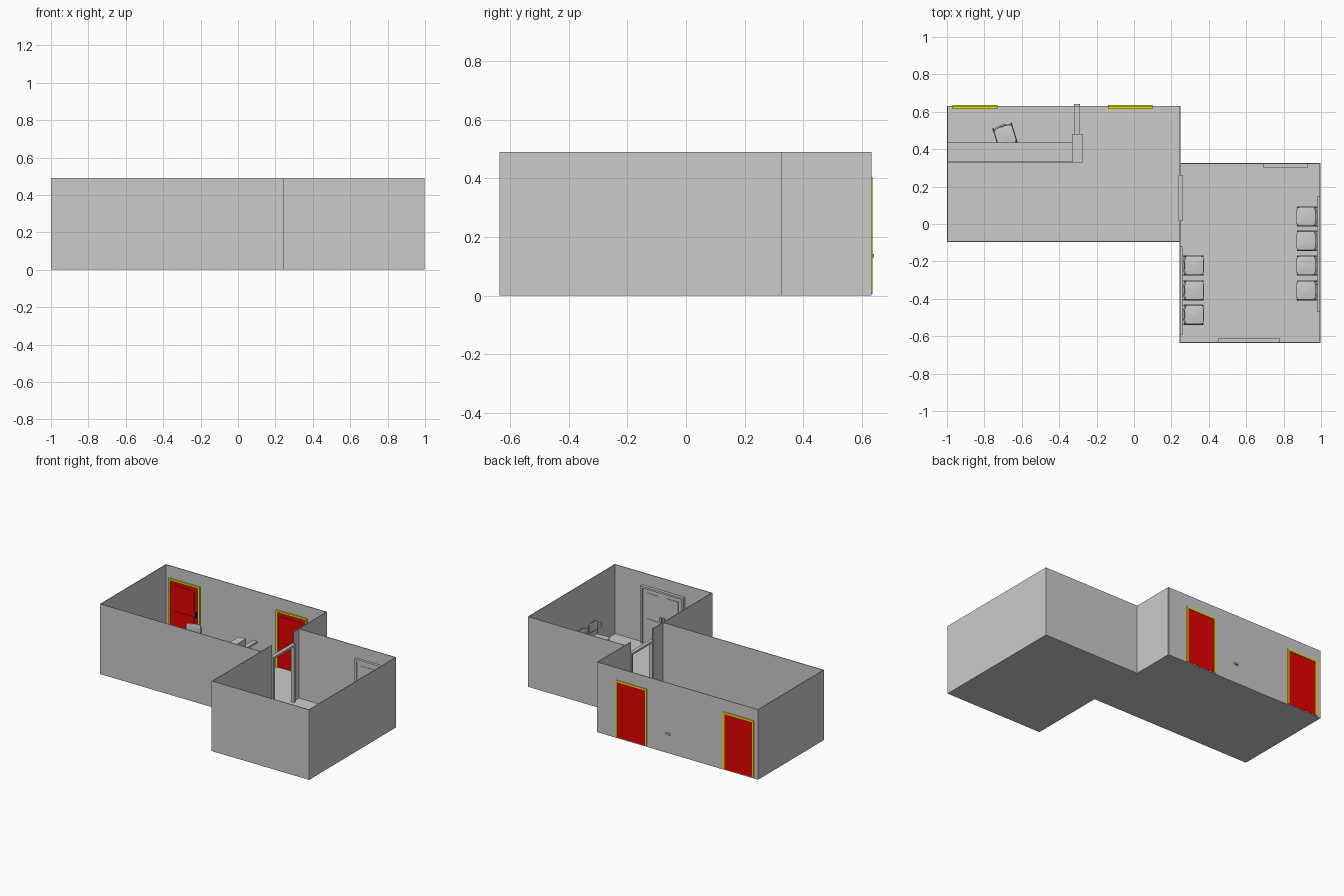
import bpy, bmesh, math
from mathutils import Matrix, Vector

if "Cube" in bpy.data.objects:
    bpy.data.objects.remove(bpy.data.objects["Cube"])


def material(name, rgb):
    m = bpy.data.materials.new(name)
    m.diffuse_color = (*rgb, 1)
    m.use_nodes = True
    m.node_tree.nodes["Principled BSDF"].inputs["Base Color"].default_value = m.diffuse_color
    return m


RED = material("door_red", (0.8, 0, 0))
YELLOW = material("frame_yellow", (0.8, 0.8, 0))
BLUE = material("handle_blue", (0, 0, 0.8))


def finish(name, data, mat=None, matrix=None):
    ob = bpy.data.objects.new(name, data)
    bpy.context.collection.objects.link(ob)
    if mat:
        data.materials.append(mat)
    if matrix:
        ob.matrix_world = matrix
    return ob


def prism(name, pts, z0, z1, mat=None, matrix=None, bevel=0):
    """Extrude a flat outline from z0 to z1, optionally rounding the edges."""
    bm = bmesh.new()
    face = bm.faces.new([bm.verts.new((x, y, z0)) for x, y in pts])
    top = bmesh.ops.extrude_face_region(bm, geom=[face])["geom"]
    bmesh.ops.translate(bm, vec=(0, 0, z1 - z0),
                        verts=[g for g in top if isinstance(g, bmesh.types.BMVert)])
    bmesh.ops.recalc_face_normals(bm, faces=bm.faces)
    me = bpy.data.meshes.new(name)
    if bevel:
        for p in bm.faces:
            p.smooth = True
    bm.to_mesh(me)
    bm.free()
    ob = finish(name, me, mat, matrix)
    if bevel:
        b = ob.modifiers.new("soft_edges", "BEVEL")
        b.width, b.segments, b.angle_limit = bevel, 3, math.radians(40)
    return ob


def box(name, x0, x1, y0, y1, z0, z1, mat=None, matrix=None):
    y0, y1 = min(y0, y1), max(y0, y1)
    return prism(name, [(x0, y0), (x1, y0), (x1, y1), (x0, y1)], z0, z1, mat, matrix)


def tube(name, pts, r, matrix):
    cu = bpy.data.curves.new(name, "CURVE")
    cu.dimensions, cu.bevel_depth, cu.bevel_resolution = "3D", r, 2
    cu.use_fill_caps = True
    sp = cu.splines.new("POLY")
    sp.points.add(len(pts) - 1)
    for p, co in zip(sp.points, pts):
        p.co = (*co, 1)
    return finish(name, cu, None, matrix)


# Room shell: L-shaped floor and thin walls
H, T = 0.49, 0.005
XM = 0.245
prism("floor", [(-1, -0.095), (XM, -0.095), (XM, -0.635), (0.995, -0.635),
                (0.995, 0.325), (XM, 0.325), (XM, 0.63), (-1, 0.63)], 0, 0.006)
box("reception_left_wall", -1, -1 + T, -0.095, 0.63, 0, H)
box("reception_front_wall", -1, XM, -0.097, -0.092, 0, H)
box("reception_back_wall", -1, XM, 0.627, 0.632, 0, H)
box("waiting_front_wall", 0.2425, 0.995, -0.637, -0.632, 0, H)
box("waiting_right_wall", 0.991, 0.996, -0.637, 0.325, 0, H)
box("waiting_back_wall", XM, 0.995, 0.321, 0.326, 0, H)
box("partition_front", 0.2425, 0.2475, -0.635, 0.02, 0, H)
box("partition_back", 0.2425, 0.2475, 0.26, 0.63, 0, H)

# Open passage frame in the partition
for tag, y in (("front", 0.02), ("back", 0.246)):
    box("passage_jamb_" + tag, 0.237, 0.261, y, y + 0.014, 0.006, 0.41)
box("passage_lintel", 0.237, 0.261, 0.034, 0.246, 0.396, 0.41)


def door(name, x0, x1, y_in, y_out, leaves=1, leaf_mat=None, frame_mat=None, handle_mat=None):
    """Framed door; y_in is the face towards the room."""
    f, h = 0.013, 0.405
    at = lambda t: y_in + (y_out - y_in) * t
    box(name + "_jamb_left", x0, x0 + f, y_in, y_out, 0.006, h, frame_mat)
    box(name + "_jamb_right", x1 - f, x1, y_in, y_out, 0.006, h, frame_mat)
    box(name + "_head", x0 + f, x1 - f, y_in, y_out, h - f, h, frame_mat)
    w = (x1 - x0 - 2 * f) / leaves
    for i in range(leaves):
        a = x0 + f + i * w
        b = a + w
        g = 0.001 if leaves > 1 else 0
        box(f"{name}_leaf_{i}", a + g, b - g, at(0.35), at(0.85), 0.006, h - f, leaf_mat)
        for k, (z0, z1) in enumerate(((0.04, 0.185), (0.215, 0.365))):
            box(f"{name}_panel_{i}_{k}", a + 0.03, b - 0.03, at(0.2), at(0.36), z0, z1, leaf_mat)
        # handles meet in the middle on the double door
        hx = a + 0.012 if leaves > 1 and i == 1 else b - 0.012
        box(f"{name}_handle_{i}", hx - 0.006, hx + 0.006, at(-0.05), at(0.36),
            0.185, 0.222, handle_mat)


door("left_red_door", -0.97, -0.73, 0.615, 0.637, 1, RED, YELLOW, BLUE)
door("right_red_door", -0.14, 0.10, 0.615, 0.637, 1, RED, YELLOW, BLUE)
door("waiting_back_door", 0.69, 0.93, 0.303, 0.322)
door("waiting_double_door", 0.45, 0.78, -0.612, -0.633, 2)

# Wall rails behind the waiting chairs
box("rail_right", 0.98, 0.992, -0.47, 0.15, 0.12, 0.15)
box("rail_left", 0.247, 0.258, -0.59, -0.12, 0.12, 0.15)

# Reception counter, desk top, end pedestal and gate bar
box("counter_front", -0.995, -0.33, 0.325, 0.335, 0.006, 0.22)
box("desk_top", -0.995, -0.33, 0.335, 0.437, 0.142, 0.152)
box("counter_end", -0.33, -0.275, 0.325, 0.48, 0.006, 0.22)
box("gate_bar", -0.32, -0.29, 0.48, 0.642, 0.13, 0.142)


def chair(tag, x, y, degrees):
    """Tubular chair with padded seat; its local front is -y."""
    m = Matrix.Translation((x, y, 0)) @ Matrix.Rotation(math.radians(degrees), 4, "Z")
    # seat pad with rounded outline
    outline = []
    for cx, cy, start in ((0.034, 0.03, 0), (-0.034, 0.03, 90), (-0.034, -0.038, 180), (0.034, -0.038, 270)):
        for s in range(5):
            t = math.radians(start + s * 22.5)
            outline.append((cx + 0.017 * math.cos(t), cy + 0.017 * math.sin(t)))
    prism("seat_" + tag, outline, 0.085, 0.101, None, m, 0.005)
    # gently curved back pad
    xs = [-0.048 + 0.096 * i / 8 for i in range(9)]
    bow = lambda v: 0.053 - 0.010 * (v / 0.048) ** 2
    back = [(v, bow(v) - 0.005) for v in xs] + [(v, bow(v) + 0.005) for v in reversed(xs)]
    prism("back_" + tag, back, 0.128, 0.193, None, m, 0.004)
    # side tubes: front leg, seat rail, back leg and back upright
    for side, s in (("left", -1), ("right", 1)):
        tube(f"{side}_leg_{tag}", [(s * 0.05, -0.05, 0.006), (s * 0.05, -0.046, 0.078),
                                   (s * 0.05, -0.04, 0.085), (s * 0.05, 0.035, 0.085),
                                   (s * 0.05, 0.041, 0.078), (s * 0.05, 0.05, 0.006)], 0.004, m)
        tube(f"{side}_upright_{tag}", [(s * 0.05, 0.03, 0.085), (s * 0.05, 0.043, 0.095),
                                       (s * 0.05, 0.045, 0.18)], 0.004, m)
    tube("cross_bar_" + tag, [(-0.05, 0.036, 0.082), (0.05, 0.036, 0.082)], 0.0035, m)


# Chairs along both waiting-room walls and one at the desk
for i, y in enumerate((0.04, -0.09, -0.222, -0.355)):
    chair(f"right_{i}", 0.924, y, -90)
for i, y in enumerate((-0.222, -0.355, -0.485)):
    chair(f"left_{i}", 0.318, y, 90)
chair("reception", -0.69, 0.475, 17)
